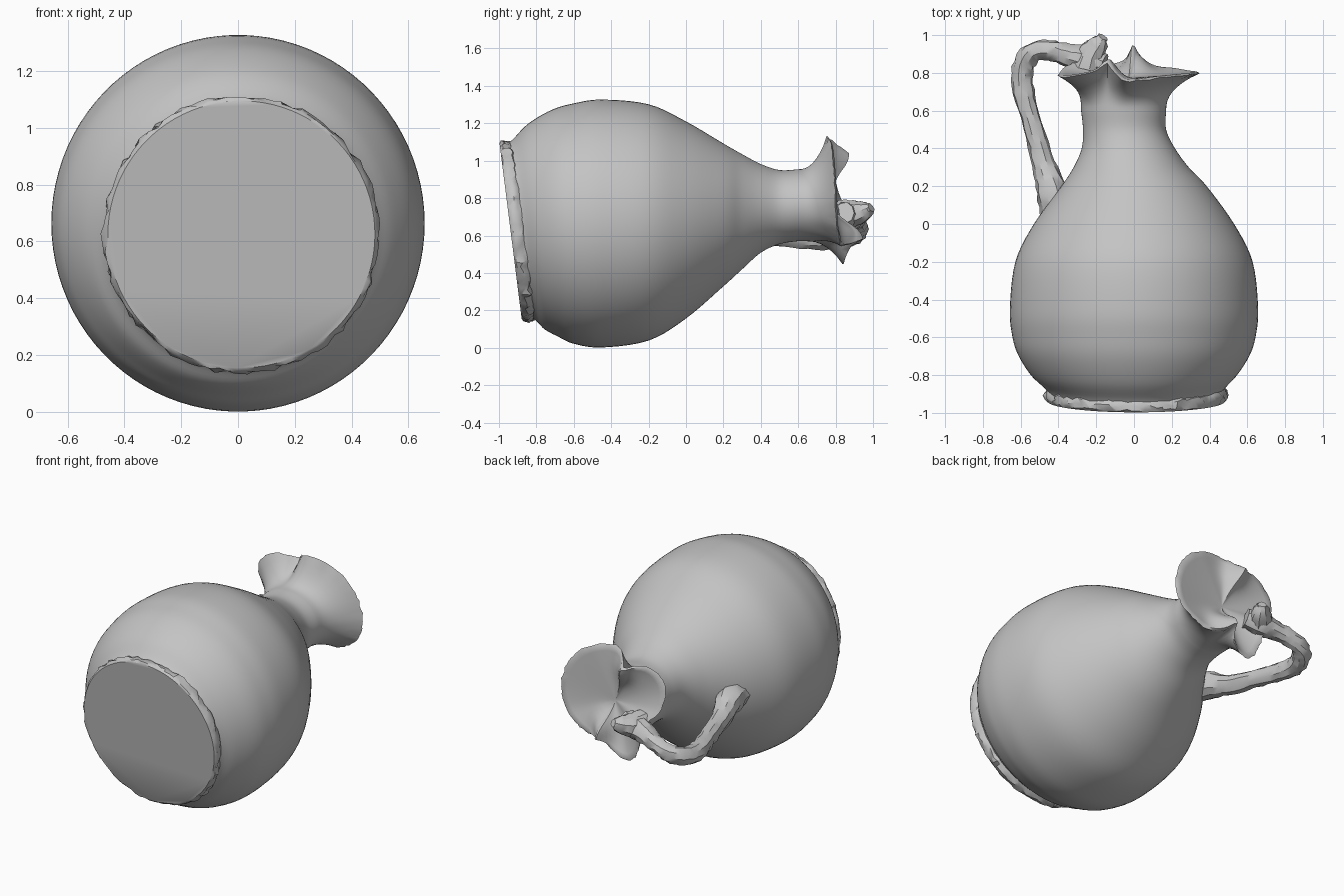
import bpy, bmesh, math, random
from mathutils import Vector

if "Cube" in bpy.data.objects:
    bpy.data.objects.remove(bpy.data.objects["Cube"])

random.seed(4)
SIDES = 90

clay = bpy.data.materials.new("grey_clay")
clay.diffuse_color = (0.55, 0.55, 0.55, 1)
clay.use_nodes = True
clay.node_tree.nodes["Principled BSDF"].inputs["Base Color"].default_value = clay.diffuse_color


def smooth_path(pts, steps):
    """Catmull-Rom samples through a list of tuples."""
    out = []
    for i in range(len(pts) - 1):
        p = [pts[max(0, min(len(pts) - 1, i + k))] for k in (-1, 0, 1, 2)]
        for s in range(steps):
            t = s / steps
            out.append(tuple(
                0.5 * (2 * b + (c - a) * t + (2 * a - 5 * b + 4 * c - d) * t * t
                       + (3 * b - a - 3 * c + d) * t ** 3)
                for a, b, c, d in zip(*p)))
    out.append(tuple(pts[-1]))
    return out


def loft(name, rings, angle=50):
    """Skin a list of closed rings with quads, smooth below the given angle."""
    bm = bmesh.new()
    vs = [[bm.verts.new(p) for p in ring] for ring in rings]
    n = len(rings[0])
    for a, b in zip(vs, vs[1:]):
        for i in range(n):
            j = (i + 1) % n
            bm.faces.new((a[i], a[j], b[j], b[i]))
    bm.faces.new(vs[0])
    bm.faces.new(vs[-1])
    bmesh.ops.recalc_face_normals(bm, faces=bm.faces)
    mesh = bpy.data.meshes.new(name)
    bm.to_mesh(mesh)
    bm.free()
    mesh.materials.append(clay)
    ob = bpy.data.objects.new(name, mesh)
    bpy.context.collection.objects.link(ob)
    bpy.ops.object.select_all(action='DESELECT')
    ob.select_set(True)
    bpy.context.view_layer.objects.active = ob
    bpy.ops.object.shade_smooth_by_angle(angle=math.radians(angle))
    return ob


def ring(y, tilt, cx, cz, rx, rz):
    pts = []
    for i in range(SIDES):
        a = math.tau * i / SIDES
        dz = rz * math.sin(a)
        pts.append(Vector((cx + rx * math.cos(a), y - tilt * dz, cz + dz)))
    return pts


def shake(p, amount):
    return p + Vector([random.uniform(-amount, amount) for _ in range(3)])


# Belly and neck: y, tilt, centre x, centre z, radius x, radius z
stations = [
    (-.93, .126, .01, .625, .45, .45), (-.87, .126, .005, .63, .475, .48),
    (-.80, .08, 0, .648, .545, .55), (-.70, .03, 0, .665, .61, .607),
    (-.60, 0, 0, .664, .643, .643), (-.45, 0, 0, .664, .657, .663),
    (-.20, 0, 0, .67, .628, .632), (0, 0, 0, .683, .53, .527),
    (.20, 0, 0, .71, .385, .382), (.30, 0, -.015, .727, .305, .308),
    (.40, 0, -.03, .745, .247, .237), (.50, 0, -.05, .752, .22, .198),
    (.60, 0, -.055, .762, .225, .192)]
rings = [ring(*s) for s in smooth_path(stations, 5)]

# Pinched mouth: angle in degrees, radius, y of the lip
lip = [(0, .38, .80), (30, .37, .79), (60, .36, .775), (90, .35, .755),
       (104, .32, .80), (113, .295, .85), (122, .34, .81), (136, .40, .785),
       (153, .41, .78), (172, .36, .81), (190, .29, .86), (207, .28, .87),
       (226, .32, .85), (244, .365, .84), (256, .33, .845), (268, .25, .87),
       (277, .21, .905), (286, .24, .86), (302, .28, .83), (322, .32, .82),
       (340, .36, .805), (360, .38, .80)]
lip_curve = smooth_path(lip, 8)


def lip_point(deg):
    for a, b in zip(lip_curve, lip_curve[1:]):
        if a[0] <= deg <= b[0]:
            t = (deg - a[0]) / (b[0] - a[0])
            r, y = a[1] + (b[1] - a[1]) * t, a[2] + (b[2] - a[2]) * t
            break
    q = math.radians(deg)
    return Vector((-.03 + r * math.cos(q), y, .78 + r * math.sin(q)))


edge = [lip_point(360 * i / SIDES) for i in range(SIDES)]
neck = rings[-1]
for k in range(1, 9):
    t = k / 8
    row = []
    for n, e in zip(neck, edge):
        p = n.lerp(e, t ** 2.4)
        p.y = n.y + (e.y - n.y) * t
        row.append(shake(p, .004) if k == 8 else p)
    rings.append(row)

# Shallow dish inside the mouth, with two folds: x, z, height, spread
folds = [(.015, .625, .07, .05), (-.11, 1.0, .03, .05)]
floor = Vector((-.03, .775, .78))
for s in (.95, .88, .8, .7, .6, .5, .4, .3, .2, .1, .03):
    row = []
    for e in edge:
        p = floor.lerp(e, s)
        p.y = floor.y + (e.y + .01 - floor.y) * s ** 1.4
        for fx, fz, h, w in folds:
            d2 = (p.x - fx) ** 2 + (p.z - fz) ** 2
            p.y += h * math.exp(-d2 / (2 * w * w))
        row.append(p)
    rings.append(row)
loft("jug_body", rings)

# Chipped foot with a slightly slanted flat base
foot = []
for y, r, jitter in [(-.938, .470, 0), (-.928, .48, .007), (-.905, .485, .011),
                     (-.880, .48, .011), (-.860, .462, .006)]:
    row = [shake(p, jitter) for p in ring(y, .126, .012, .625, r, r)]
    for p in row:
        p.y = max(p.y, -1)
    foot.append(row)
loft("foot", foot, angle=35)


def tube(name, path, sides, steps, jitter):
    """Rough tube along x, y, z, radius points."""
    pts = smooth_path(path, steps)
    rows = []
    for i, p in enumerate(pts):
        c = Vector(p[:3])
        d = (Vector(pts[min(i + 1, len(pts) - 1)][:3])
             - Vector(pts[max(i - 1, 0)][:3])).normalized()
        u = d.cross(Vector((0, 0, 1))).normalized()
        v = u.cross(d)
        rows.append([c + (u * math.cos(math.tau * k / sides)
                          + v * math.sin(math.tau * k / sides))
                     * (p[3] + random.uniform(-jitter, jitter))
                     for k in range(sides)])
    return loft(name, rows, angle=30)


# Arched handle and the thumb rest where it meets the lip
tube("handle", [
    (-.41, .04, .66, .085), (-.435, .18, .65, .083), (-.48, .32, .61, .06),
    (-.535, .52, .59, .053), (-.585, .70, .58, .058), (-.59, .82, .585, .058),
    (-.54, .905, .61, .055), (-.45, .92, .645, .052), (-.35, .895, .68, .06),
    (-.25, .87, .70, .075), (-.16, .84, .72, .06)], 10, 4, .006)
tube("thumb_rest", [(-.25, .82, .71, .085), (-.23, .89, .715, .075),
                    (-.19, .95, .73, .055), (-.165, .99, .75, .025)], 9, 3, .005)
